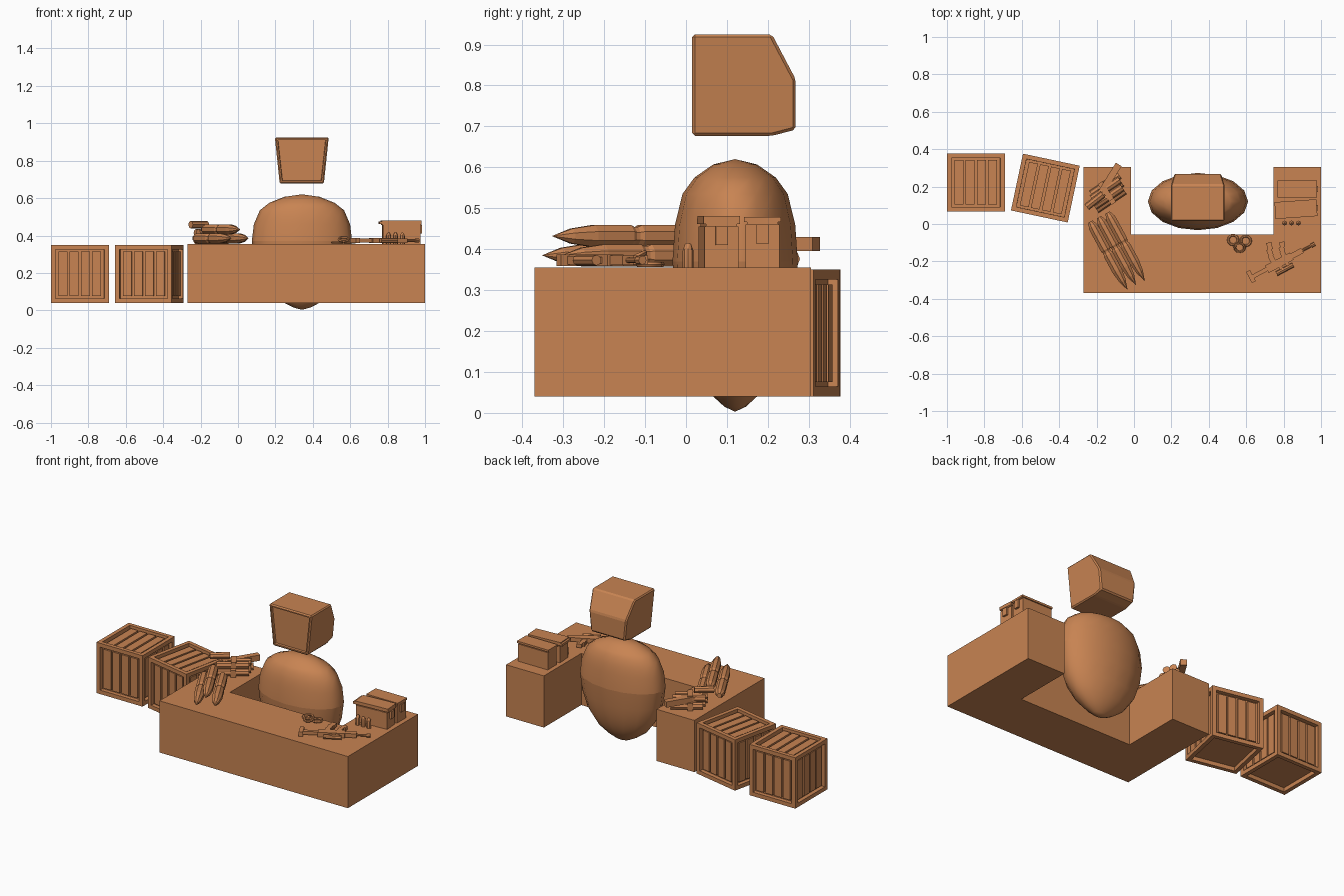
import bpy, bmesh, math
from mathutils import Matrix, Vector

if "Cube" in bpy.data.objects:
    bpy.data.objects.remove(bpy.data.objects["Cube"])

mat = bpy.data.materials.new("copper_brown")
mat.diffuse_color = (0.58, 0.23, 0.085, 1)
mat.use_nodes = True
mat.node_tree.nodes["Principled BSDF"].inputs["Base Color"].default_value = mat.diffuse_color
TOP = 0.355  # counter surface height


def finish(name, bm, matrix=None, smooth=False):
    """Turn a bmesh into a named object."""
    bmesh.ops.recalc_face_normals(bm, faces=bm.faces)
    mesh = bpy.data.meshes.new(name)
    bm.to_mesh(mesh)
    bm.free()
    ob = bpy.data.objects.new(name, mesh)
    bpy.context.collection.objects.link(ob)
    mesh.materials.append(mat)
    if matrix is not None:
        ob.matrix_world = matrix
    if smooth:
        bpy.ops.object.select_all(action='DESELECT')
        ob.select_set(True)
        bpy.context.view_layer.objects.active = ob
        bpy.ops.object.shade_smooth_by_angle(angle=math.radians(40))
    return ob


def place(x, y, z, deg=0):
    return Matrix.Translation((x, y, z)) @ Matrix.Rotation(math.radians(deg), 4, 'Z')


def box(bm, x0, x1, y0, y1, z0, z1, m=Matrix()):
    c = Matrix.Translation(((x0 + x1) / 2, (y0 + y1) / 2, (z0 + z1) / 2))
    s = Matrix.Diagonal((x1 - x0, y1 - y0, z1 - z0, 1))
    return bmesh.ops.create_cube(bm, size=1, matrix=m @ c @ s)["verts"]


def lathe(bm, profile, sides, m=Matrix()):
    """Spin (radius, height) pairs around local z."""
    rings = []
    for r, h in profile:
        n = 1 if r == 0 else sides
        rings.append([bm.verts.new(m @ Vector((r * math.cos(2 * math.pi * i / sides),
                                               r * math.sin(2 * math.pi * i / sides), h)))
                      for i in range(n)])
    for a, b in zip(rings, rings[1:]):
        for i in range(sides):
            j = (i + 1) % sides
            vs = [a[i % len(a)], a[j % len(a)], b[j % len(b)], b[i % len(b)]]
            bm.faces.new(list(dict.fromkeys(vs)))
    for ring in (rings[0], rings[-1]):
        if len(ring) > 1:
            bm.faces.new(ring)


ALONG_X = Matrix.Rotation(math.pi / 2, 4, 'Y')


def rod(bm, x0, x1, y, z, r, sides=8):
    lathe(bm, [(r, x0), (r, x1)], sides, Matrix.Translation((0, y, z)) @ ALONG_X)


# U-shaped counter
bm = bmesh.new()
outline = [(-.27, -.37), (1, -.37), (1, .305), (.745, .305), (.745, -.055),
           (-.015, -.055), (-.015, .305), (-.27, .305)]
base = bm.faces.new([bm.verts.new((x, y, .04)) for x, y in outline])
up = bmesh.ops.extrude_face_region(bm, geom=[base])["geom"]
bmesh.ops.translate(bm, vec=(0, 0, TOP - .04),
                    verts=[v for v in up if isinstance(v, bmesh.types.BMVert)])
if not base.is_valid or len(bm.faces) < 10:
    bm.faces.new([v for v in bm.verts if v.co.z < .05])
finish("counter", bm)

# Egg-shaped body
bm = bmesh.new()
lathe(bm, [(0, .003), (.17, .015), (.35, .04), (.6, .09), (.82, .17), (.95, .27), (1, .37),
           (.96, .46), (.84, .535), (.65, .575), (.35, .607), (0, .62)], 16)
finish("body", bm, Matrix.Translation((.342, .12, 0)) @ Matrix.Diagonal((.268, .153, 1, 1)), True)

# Head: tapered monitor with a recessed screen
bm = bmesh.new()
side = [(.015, .677), (.21, .677), (.268, .692), (.268, .815), (.21, .925), (.015, .925)]
sheets = []
for s in (-1, 1):
    sheets.append([bm.verts.new((.341 + s * (.118 + .026 * (z - .677) / .248) * (.95 if y > .25 else 1),
                                 y, z)) for y, z in side])
    bm.faces.new(sheets[-1])
for i in range(6):
    j = (i + 1) % 6
    bm.faces.new((sheets[0][i], sheets[0][j], sheets[1][j], sheets[1][i]))
bmesh.ops.recalc_face_normals(bm, faces=bm.faces)
bmesh.ops.bevel(bm, geom=list(bm.edges), offset=.007, segments=1, affect='EDGES')
bm.normal_update()
screen = min(bm.faces, key=lambda f: f.normal.y * f.calc_area())
bmesh.ops.inset_region(bm, faces=[screen], thickness=.01, depth=0)
bmesh.ops.inset_region(bm, faces=[screen], thickness=.003, depth=-.012)
finish("head", bm)

# Slatted crates: framed cube with boards on the top and four sides
for name, x, y, deg in (("crate_left", -.846, .222, 0), ("crate_right", -.474, .192, -12)):
    bm = bmesh.new()
    h = .155
    box(bm, -h, h, -h, h, -h, h)
    bmesh.ops.inset_individual(bm, faces=list(bm.faces), thickness=.034, depth=0)
    panels = [f for f in bm.faces if max(abs(c) for c in f.calc_center_median()) > h - .001
              and sorted(abs(c) for c in f.calc_center_median())[1] < .01]
    bmesh.ops.inset_individual(bm, faces=panels, thickness=.0005, depth=-.024)
    turns = [Matrix()] + [Matrix.Rotation(k * math.pi / 2, 4, 'Z') @ Matrix.Rotation(math.pi / 2, 4, 'X')
                          for k in range(4)]
    for m in turns:
        for k in range(4):
            cx = (k - 1.5) * .06
            box(bm, cx - .024, cx + .024, -.119, .119, h - .026, h - .01, m)
    finish(name, bm, place(x, y, .195, deg))

# Three rockets, the middle one stacked on top
shell = [(.014, 0), (.027, .03), (.029, .06), (.029, .17), (.024, .18), (.024, .19),
         (.029, .2), (.029, .3), (.02, .36), (0, .415)]
for k, z in ((-1, .385), (0, .432), (1, .385)):
    bm = bmesh.new()
    lathe(bm, shell, 8, ALONG_X @ Matrix.Rotation(math.pi / 8, 4, 'Z'))
    finish("rocket", bm, place(-.187 + k * .046, .037 + k * .024, z, -61.5))

# Bundle of tubes with a strap
bm = bmesh.new()
for row, n in ((0, 3), (1, 2)):
    for k in range(n):
        y = (k - (n - 1) / 2) * .042
        rod(bm, -.095 + .012 * k, .085 + .012 * k, y, .021 + row * .037, .021)
box(bm, -.015, .015, -.066, .066, .001, .046)
box(bm, -.015, .015, -.044, .044, .046, .082)
finish("tube_bundle", bm, place(-.145, .165, TOP, 34), True)
bm = bmesh.new()
box(bm, -.11, .11, -.018, .018, 0, .035)
finish("crossing_bar", bm, place(-.14, .225, .395, 58))
bm = bmesh.new()
rod(bm, -.08, .03, 0, 0, .02)
finish("loose_tube", bm, place(-.19, .14, .458, 38), True)

# Ammunition boxes with lids
for name, y, deg, tall, lid in (("ammo_box_back", .187, 0, .105, .004),
                                ("ammo_box_front", .08, 4, .1, .012)):
    bm = bmesh.new()
    box(bm, -.1, .1, -.042, .042, 0, tall)
    box(bm, -.104, .104, -.038, .038, tall, tall + .006)
    box(bm, -.106, .106, -.045, .045, tall + .006, tall + .014 + lid)
    box(bm, .1, .112, -.015, .015, tall * .55, tall)
    if deg:
        box(bm, -.118, -.106, -.045, .045, tall + .006, tall + .02)
    finish(name, bm, place(.872, y, TOP, deg))

# Standing cartridges
for k in range(3):
    bm = bmesh.new()
    lathe(bm, [(.013, 0), (.013, .042), (.008, .056), (.004, .06)], 8)
    finish("cartridge", bm, place(.805 + .037 * k, .005, TOP), True)

# Three small rings, one leaning on the others
for x, y, z, tilt in ((.53, -.085, .363, 0), (.598, -.09, .363, 0), (.565, -.125, .38, 25)):
    bm = bmesh.new()
    t = [(.026 + .007 * math.cos(a * math.pi / 3), .007 * math.sin(a * math.pi / 3)) for a in range(7)]
    lathe(bm, t, 12)
    caps = [f for f in bm.faces if len(f.verts) > 4]
    bmesh.ops.delete(bm, geom=caps, context='FACES_ONLY')
    bmesh.ops.remove_doubles(bm, verts=bm.verts, dist=1e-5)
    finish("ring", bm, place(x, y, z) @ Matrix.Rotation(math.radians(tilt), 4, 'X'), True)

# Rifle lying on its side
bm = bmesh.new()
box(bm, -.09, .06, -.022, .022, .004, .032)      # receiver
box(bm, .06, .125, -.015, .015, .006, .03)       # fore-end
rod(bm, .12, .2, 0, .018, .007)                  # barrel
rod(bm, .178, .2, 0, .018, .011)                 # muzzle
box(bm, -.175, -.09, -.01, .012, .008, .028)     # stock bar
box(bm, -.195, -.172, -.028, .04, .004, .032)    # butt plate
rod(bm, -.055, .045, -.045, .018, .013)          # sight
box(bm, -.03, -.01, -.04, -.02, .01, .026)       # sight mounts
box(bm, .01, .03, -.04, -.02, .01, .026)
for u, length in ((-.04, .1), (.025, .07)):      # curved magazine and grip
    for k in range(3):
        m = Matrix.Translation((u + .004 * k * k, .02 + k * length / 3, 0)) @ \
            Matrix.Rotation(-.14 * k, 4, 'Z')
        box(bm, -.014, .014, -.002, length / 3 + .003, .007, .029, m)
finish("rifle", bm, place(.79, -.2, TOP, 28))
